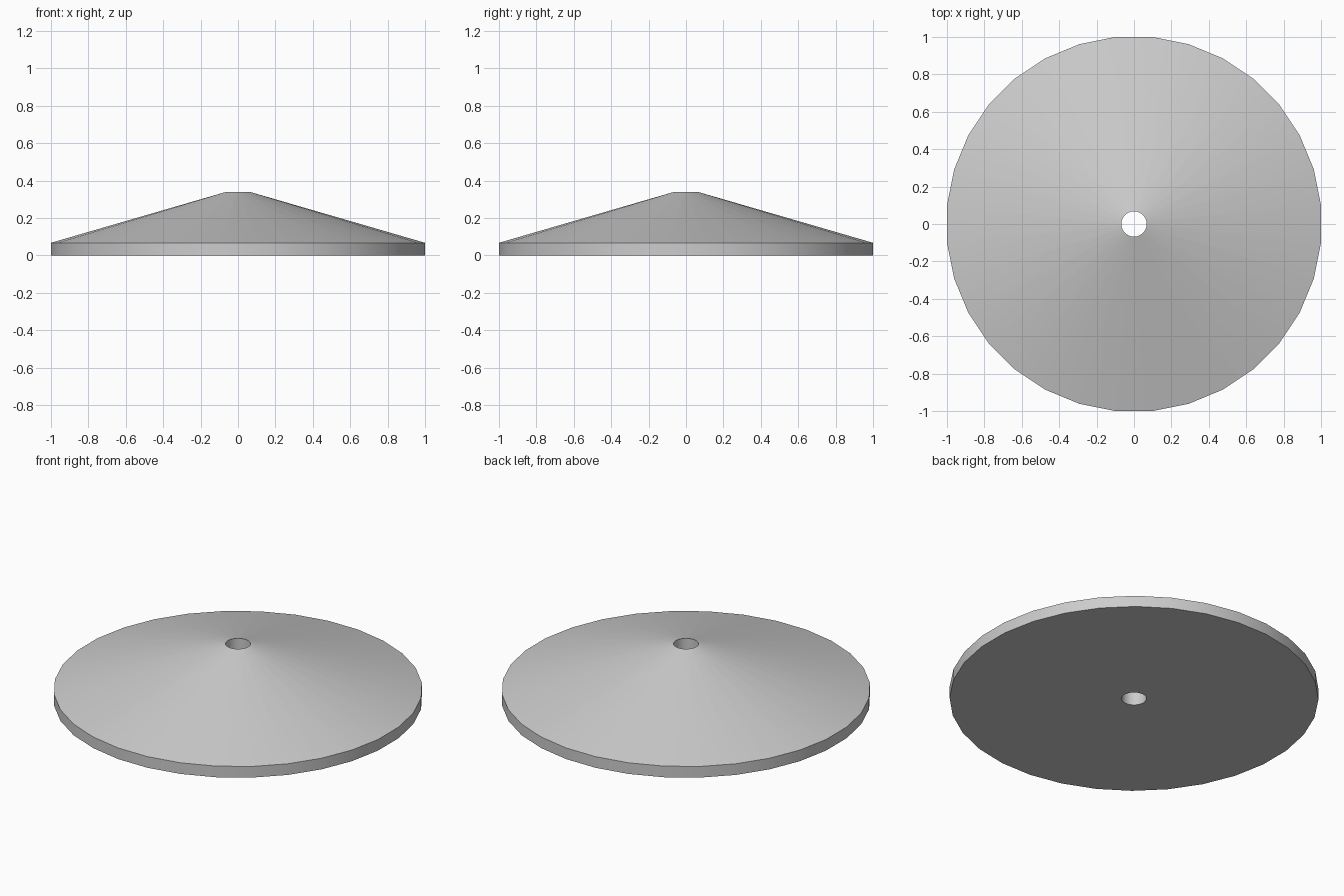
import bpy, bmesh, math

cube = bpy.data.objects.get("Cube")
if cube:
    bpy.data.objects.remove(cube, do_unlink=True)

# Plain grey material
grey = bpy.data.materials.new("light grey")
grey.use_nodes = True
colour = (0.6, 0.6, 0.6, 1)
grey.diffuse_color = colour
grey.node_tree.nodes["Principled BSDF"].inputs["Base Color"].default_value = colour

# Closed cross-section (radius, height), revolved round z with flats on the axes
SIDES = 32
OUTER = 1 / math.cos(math.pi / SIDES)
HOLE = 0.068
profile = [(HOLE, 0), (OUTER, 0), (OUTER, 0.067), (HOLE, 0.338)]

bm = bmesh.new()
rings = []
for i in range(SIDES):
    a = 2 * math.pi * (i + 0.5) / SIDES
    rings.append([bm.verts.new((r * math.cos(a), r * math.sin(a), z)) for r, z in profile])
for i, ring in enumerate(rings):
    after = rings[(i + 1) % SIDES]
    for j in range(len(profile)):
        k = (j + 1) % len(profile)
        bm.faces.new((ring[j], after[j], after[k], ring[k]))
bmesh.ops.recalc_face_normals(bm, faces=bm.faces)

mesh = bpy.data.meshes.new("conical_disc")
bm.to_mesh(mesh)
bm.free()
mesh.materials.append(grey)
disc = bpy.data.objects.new("conical_disc", mesh)
bpy.context.collection.objects.link(disc)

# Smooth cone, rim and bore with sharp corners between them
bpy.ops.object.select_all(action="DESELECT")
disc.select_set(True)
bpy.context.view_layer.objects.active = disc
bpy.ops.object.shade_smooth_by_angle(angle=math.radians(30))
